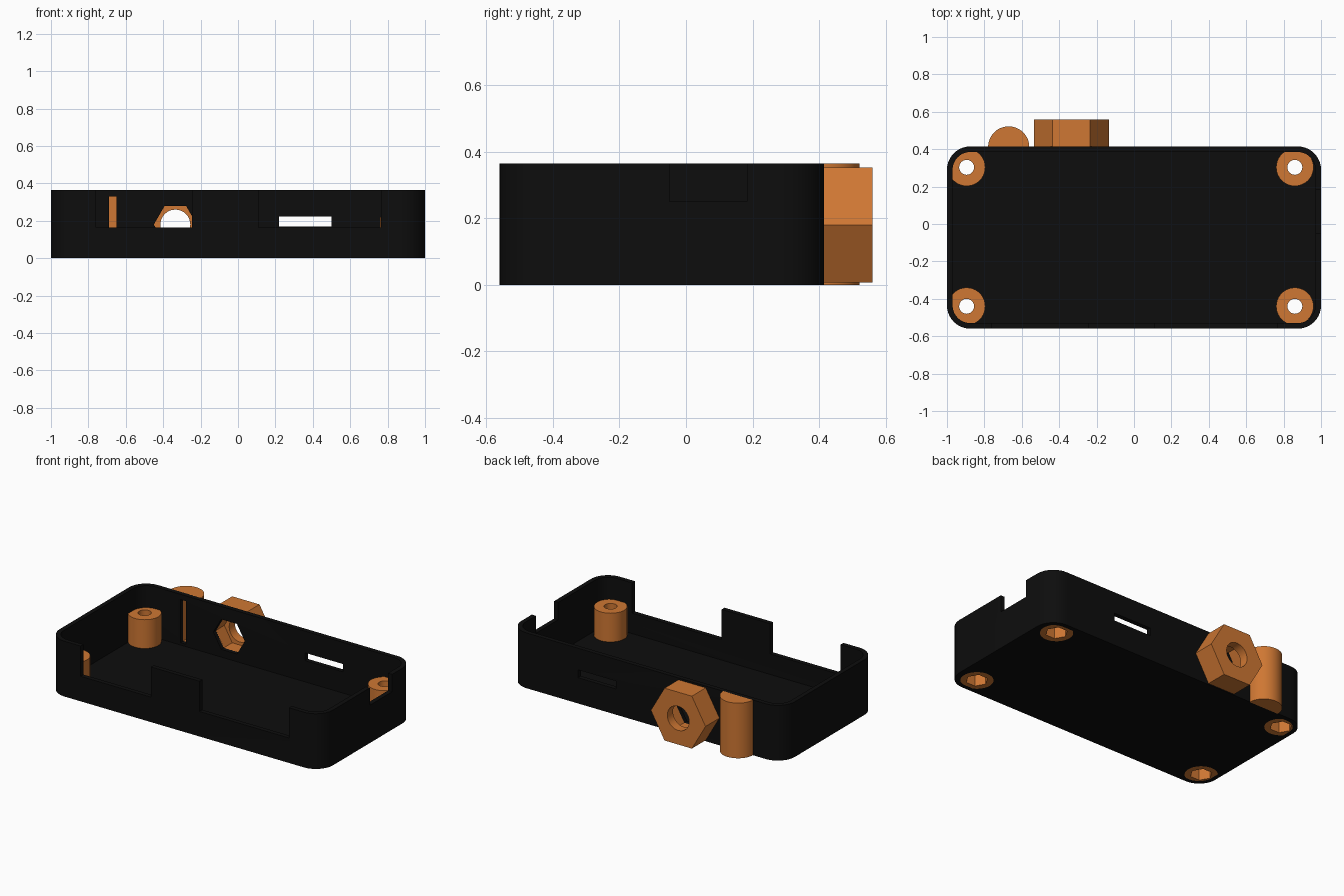
import bpy, bmesh, math

if "Cube" in bpy.data.objects:
    bpy.data.objects.remove(bpy.data.objects["Cube"])

WALL, FLOOR, TOP = 0.03, 0.03, 0.365
X0, X1, Y0, Y1 = -1.0, 1.0, -0.56, 0.415


def material(name, rgb):
    m = bpy.data.materials.new(name)
    m.diffuse_color = (*rgb, 1)
    m.use_nodes = True
    m.node_tree.nodes["Principled BSDF"].inputs["Base Color"].default_value = m.diffuse_color
    return m


BLACK = material("black plastic", (0.004, 0.004, 0.004))
ORANGE = material("orange plastic", (0.62, 0.185, 0.033))


def arc(cx, cy, r, n, a0=0.0, a1=360.0, closed=True):
    steps = n if closed else n - 1
    angles = [math.radians(a0 + (a1 - a0) * i / steps) for i in range(n)]
    return [(cx + r * math.cos(a), cy + r * math.sin(a)) for a in angles]


def rounded(inset, r=0.125):
    """Case outline moved inwards by inset."""
    pts = []
    for cx, cy, a in ((X1 - r, Y1 - r, 0), (X0 + r, Y1 - r, 90),
                      (X0 + r, Y0 + r, 180), (X1 - r, Y0 + r, 270)):
        pts += arc(cx, cy, r - inset, 11, a, a + 90, closed=False)
    return pts


def prism(name, outline, lo, hi, axis="z", mat=None):
    """Extrude an outline along z, or along y for an x-z outline."""
    place = (lambda u, v, w: (u, v, w)) if axis == "z" else (lambda u, v, w: (u, w, v))
    bm = bmesh.new()
    a = [bm.verts.new(place(u, v, lo)) for u, v in outline]
    b = [bm.verts.new(place(u, v, hi)) for u, v in outline]
    bm.faces.new(a)
    bm.faces.new(b)
    for i in range(len(a)):
        j = (i + 1) % len(a)
        bm.faces.new((a[i], a[j], b[j], b[i]))
    bmesh.ops.recalc_face_normals(bm, faces=bm.faces)
    me = bpy.data.meshes.new(name)
    bm.to_mesh(me)
    bm.free()
    ob = bpy.data.objects.new(name, me)
    bpy.context.collection.objects.link(ob)
    if mat:
        me.materials.append(mat)
    return ob


def block(x0, x1, y0, y1, z0, z1):
    return prism("cutter", [(x0, y0), (x1, y0), (x1, y1), (x0, y1)], z0, z1)


def boolean(ob, tool, operation="DIFFERENCE"):
    mod = ob.modifiers.new("cut", "BOOLEAN")
    mod.operation, mod.solver, mod.object = operation, "EXACT", tool
    bpy.context.view_layer.objects.active = ob
    bpy.ops.object.modifier_apply(modifier=mod.name)
    bpy.data.objects.remove(tool, do_unlink=True)


def smooth(ob):
    bpy.ops.object.select_all(action="DESELECT")
    ob.select_set(True)
    bpy.context.view_layer.objects.active = ob
    bpy.ops.object.shade_smooth_by_angle(angle=math.radians(30))


POSTS = [(x, y) for x in (-0.895, 0.86) for y in (-0.44, 0.303)]
NUT = (-0.335, 0.18)

# open tray case
case = prism("case", rounded(0), 0, TOP, mat=BLACK)
boolean(case, prism("cutter", rounded(WALL), FLOOR, 1))
# front connector openings and side notch
boolean(case, block(-0.76, -0.245, -0.7, -0.45, 0.165, 1))
boolean(case, block(0.11, 0.765, -0.7, -0.45, 0.165, 1))
boolean(case, block(0.9, 1.1, -0.05, 0.183, 0.25, 1))
# back wall slots and hexagonal opening
boolean(case, block(0.22, 0.5, 0.3, 0.5, 0.17, 0.222))
boolean(case, block(-0.69, -0.65, 0.3, 0.5, 0.045, 0.33))
boolean(case, prism("cutter", arc(*NUT, 0.115, 6), 0.3, 0.5, "y"))

# corner standoffs with screw hole and hexagonal pocket underneath
for i, (x, y) in enumerate(POSTS):
    post = prism(f"standoff_{i + 1}", arc(x, y, 0.1, 40), 0, 0.22, mat=ORANGE)
    boolean(post, prism("cutter", rounded(WALL), -1, 1), "INTERSECT")
    seat = prism("cutter", arc(x, y, 0.1, 40), -0.1, 0.1)
    boolean(seat, prism("cutter", rounded(WALL), -1, 1), "INTERSECT")
    boolean(case, seat)
    boolean(post, prism("cutter", arc(x, y, 0.04, 24), -0.1, 0.5))
    boolean(post, prism("cutter", arc(x, y, 0.068, 6), -0.1, 0.1))
    smooth(post)
smooth(case)

# hexagonal cable boss on the back
boss = prism("hexagonal_boss", arc(*NUT, 0.2, 6), 0.41, 0.56, "y", ORANGE)
boolean(boss, prism("cutter", arc(*NUT, 0.08, 32), 0.3, 0.7, "y"))
boolean(boss, prism("cutter", arc(*NUT, 0.115, 6), 0.3, 0.5, "y"))
smooth(boss)

# half-round holder on the back, slotted from inside
holder = prism("half_round_holder", arc(-0.67, 0.412, 0.11, 25, 0, 180, closed=False),
               0, TOP, mat=ORANGE)
boolean(holder, block(-0.69, -0.65, 0.3, 0.46, 0.045, 0.33))
smooth(holder)
